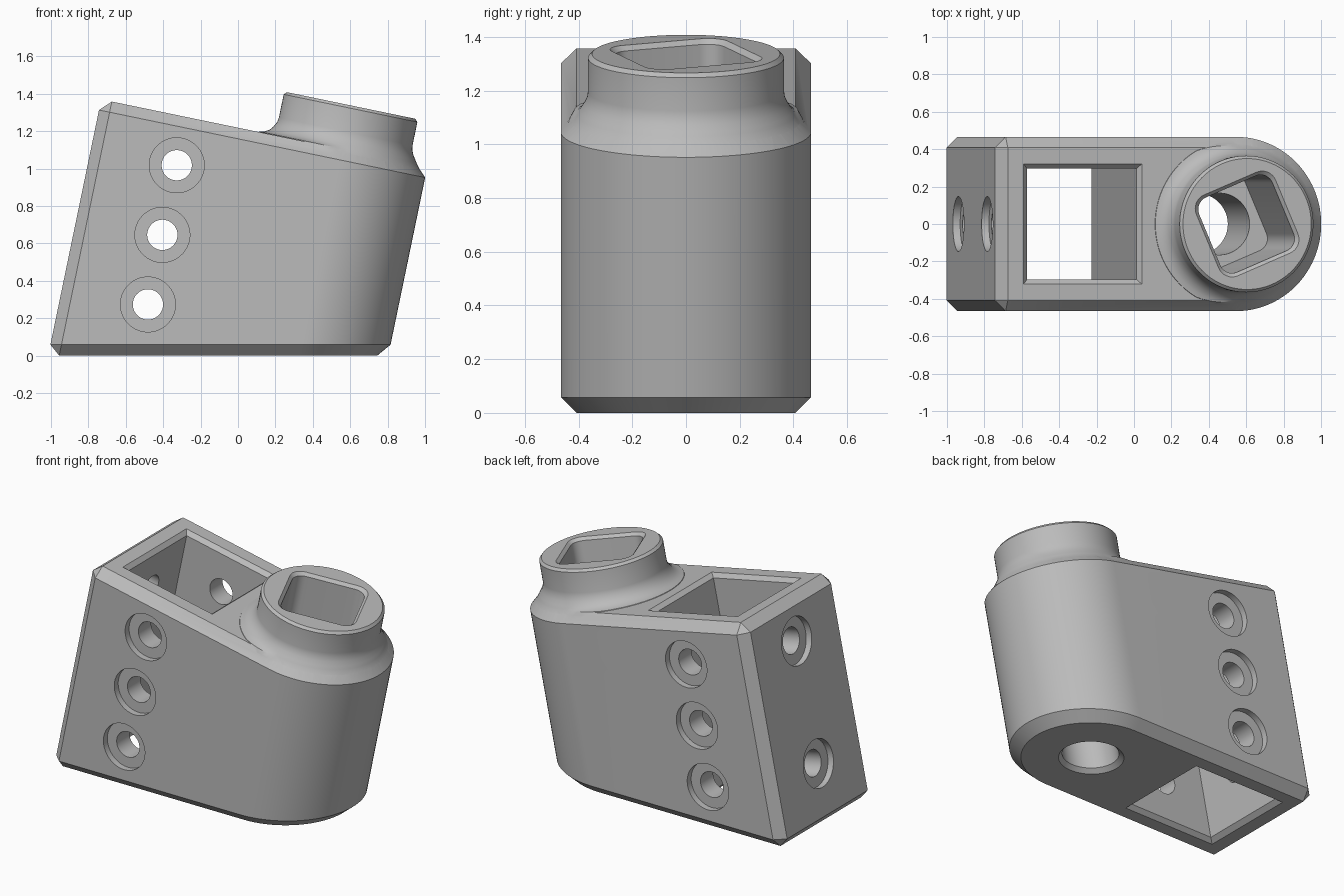
import bpy, bmesh
from math import sin, cos, tan, pi, radians
from mathutils import Matrix, Vector

if "Cube" in bpy.data.objects:
    bpy.data.objects.remove(bpy.data.objects["Cube"])

TILT = radians(11.7)
LEAN = Matrix.Rotation(TILT, 4, 'Y')
SEG = 96
HALF_W = 0.466            # half width, also radius of the round end
AXIS = 0.321              # round end axis, in leaning coordinates
BACK, TOP, CH = -0.994, 1.193, 0.058

material = bpy.data.materials.new("plain_grey")
material.use_nodes = True
grey = (0.5, 0.5, 0.5, 1)
material.diffuse_color = grey
material.node_tree.nodes["Principled BSDF"].inputs["Base Color"].default_value = grey


def flat(outline, t):
    """Loop square to the leaning axis."""
    return [Vector((u, y, t)) for u, y in outline]


def ground(outline, z):
    """Loop parallel to the ground."""
    return [Vector((u, y, z / cos(TILT) + u * tan(TILT))) for u, y in outline]


def loft(name, loops):
    """Closed skin through loops of equal length, leaned into place."""
    bm = bmesh.new()
    rings = [[bm.verts.new(LEAN @ p) for p in loop] for loop in loops]
    n = len(rings[0])
    for a, b in zip(rings, rings[1:]):
        for i in range(n):
            j = (i + 1) % n
            bm.faces.new((a[i], a[j], b[j], b[i]))
    bm.faces.new(rings[0][::-1])
    bm.faces.new(rings[-1])
    bmesh.ops.remove_doubles(bm, verts=bm.verts, dist=1e-5)
    bmesh.ops.recalc_face_normals(bm, faces=bm.faces)
    mesh = bpy.data.meshes.new(name)
    bm.to_mesh(mesh)
    bm.free()
    mesh.materials.append(material)
    obj = bpy.data.objects.new(name, mesh)
    bpy.context.collection.objects.link(obj)
    return obj


def combine(target, tool, operation):
    bpy.context.view_layer.objects.active = target
    mod = target.modifiers.new("combine", 'BOOLEAN')
    mod.operation, mod.solver, mod.object = operation, 'EXACT', tool
    bpy.ops.object.modifier_apply(modifier=mod.name)
    bpy.data.objects.remove(tool)


def circle(r, cx=0.0, cy=0.0, n=SEG):
    return [(cx + r * cos(2 * pi * i / n), cy + r * sin(2 * pi * i / n)) for i in range(n)]


def body_outline(inset=0.0):
    r = HALF_W - inset
    arc = [(AXIS + r * cos(a), r * sin(a))
           for a in (pi * (i / (SEG // 2) - 0.5) for i in range(SEG // 2 + 1))]
    inner = BACK + CH
    side, low = (r, HALF_W - CH)
    return arc + [(inner, side), (BACK + inset, low), (BACK + inset, -low), (inner, -side)]


def pocket_outline(grow=0.0):
    u0, u1, v = -0.826 - grow, -0.228 + grow, 0.297 + grow
    return [(u0, -v), (u1, -v), (u1, v), (u0, v)]


def socket_outline(half, radius=0.07, turn=radians(23)):
    """Rounded square, turned about the round end axis."""
    pts = []
    for k in range(4):
        for j in range(9):
            a = k * pi / 2 + j * pi / 16
            c = Matrix.Rotation(k * pi / 2, 2) @ Vector((half - radius, half - radius))
            p = c + radius * Vector((cos(a), sin(a)))
            p = Matrix.Rotation(turn, 2) @ p
            pts.append((AXIS + p.x, p.y))
    return pts


# Main body: chamfered block with one round end, cut level at the foot
body = loft("bracket_body", [
    ground(body_outline(CH), 0), ground(body_outline(), CH),
    flat(body_outline(), TOP - CH), flat(body_outline(CH), TOP)])

# Collar, whose flare spreads wider over the flat top than over the round end
collar_profile = [(1.1, 0.3, 0.3), (1.138, 0.462, 0.46), (1.176, 0.425, 0.46),
                  (1.196, 0.409, 0.452), (1.201, 0.406, 0.428), (1.217, 0.395, 0.4),
                  (1.24, 0.380, 0.382), (1.265, 0.369, 0.369), (1.29, 0.365, 0.365),
                  (1.417, 0.365, 0.365), (1.432, 0.35, 0.35)]
collar_loops = []
for t, narrow, wide in collar_profile:
    loop = []
    for i in range(SEG):
        a = 2 * pi * i / SEG
        w = min(1, max(0, -2 * cos(a)))
        r = narrow + (wide - narrow) * w
        loop.append(Vector((AXIS + r * cos(a), r * sin(a), t)))
    collar_loops.append(loop)
combine(body, loft("collar", collar_loops), 'UNION')

# Rectangular pocket, bevelled at both mouths
rim = 0.025
combine(body, loft("pocket_cutter", [
    ground(pocket_outline(2 * rim), -rim), ground(pocket_outline(), rim),
    flat(pocket_outline(), TOP - rim), flat(pocket_outline(2 * rim), TOP + rim)]), 'DIFFERENCE')

# Rounded square socket and the round bore under it
combine(body, loft("socket_cutter", [
    flat(socket_outline(0.217), 0.7), flat(socket_outline(0.217), 1.414),
    flat(socket_outline(0.253, 0.09), 1.45)]), 'DIFFERENCE')
bore, bore_r = lambda r: circle(r, AXIS), 0.165
combine(body, loft("bore_cutter", [
    ground(bore(bore_r + 2 * rim), -rim), ground(bore(bore_r), rim),
    flat(bore(bore_r), 0.75)]), 'DIFFERENCE')

# Counterbored screw holes: three across the sides, two through the end wall
WIDE, HOLE, SINK = 0.147, 0.081, 0.04
floor = HALF_W - SINK
for t in (0.17, 0.55, 0.93):
    steps = [(-0.55, WIDE), (-floor, WIDE), (-floor, HOLE),
             (floor, HOLE), (floor, WIDE), (0.55, WIDE)]
    combine(body, loft("side_hole_cutter", [
        [Vector((u, y, v)) for u, v in circle(r, -0.527, t, 48)] for y, r in steps]), 'DIFFERENCE')
for t in (0.17, 0.93):
    steps = [(BACK - 0.1, WIDE), (BACK + SINK, WIDE), (BACK + SINK, HOLE), (-0.6, HOLE)]
    combine(body, loft("end_hole_cutter", [
        [Vector((u, y, v)) for y, v in circle(r, 0, t, 48)] for u, r in steps]), 'DIFFERENCE')

# Smooth round surfaces, crisp edges
bpy.ops.object.select_all(action='DESELECT')
body.select_set(True)
bpy.context.view_layer.objects.active = body
bpy.ops.object.shade_smooth_by_angle(angle=radians(28))
